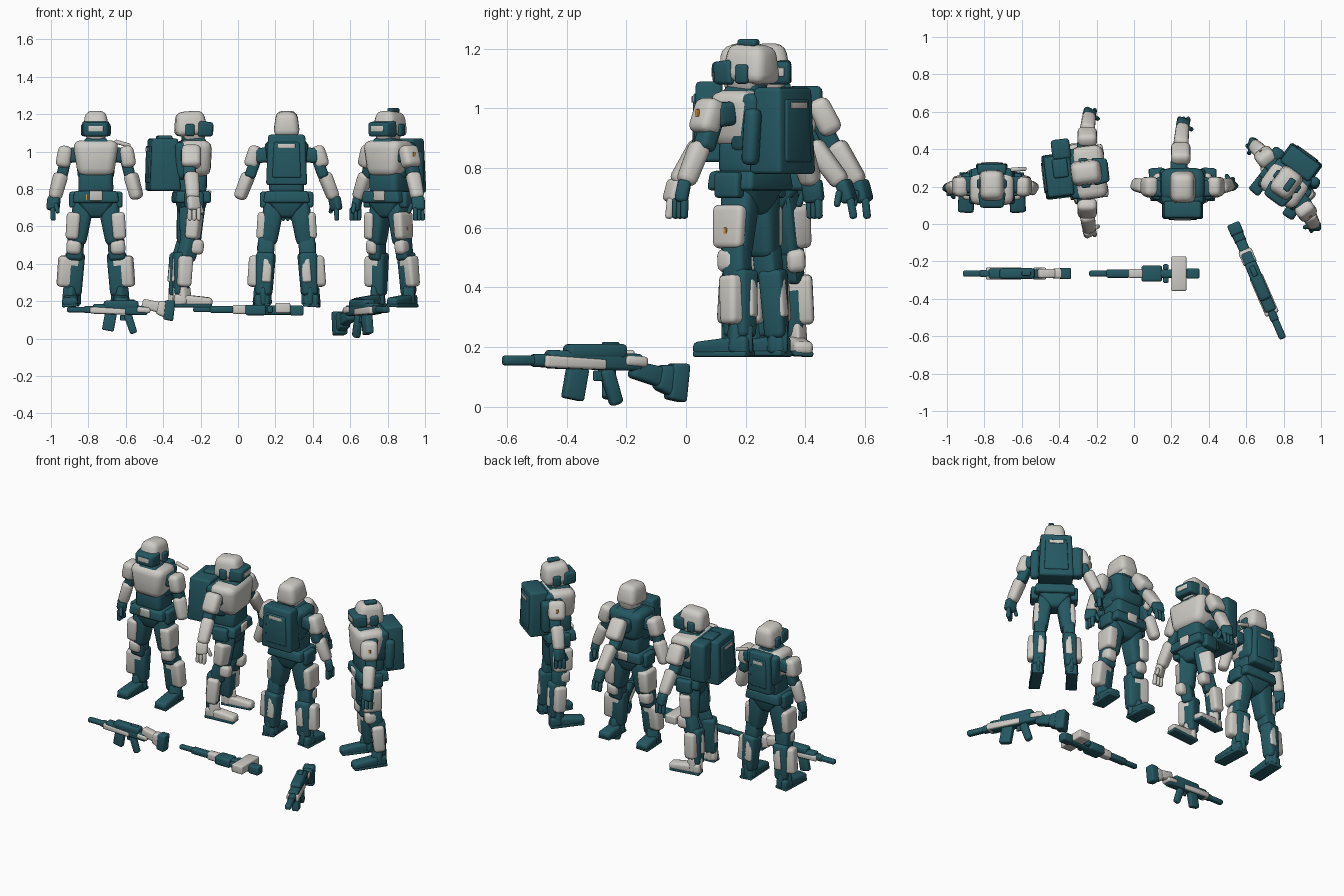
import bpy, bmesh, math
from mathutils import Matrix, Vector


def material(name, rgb):
    m = bpy.data.materials.new(name)
    m.diffuse_color = (*rgb, 1)
    return m


TEAL = material("dark_teal", (0.018, 0.098, 0.122))
WHITE = material("off_white", (0.62, 0.60, 0.56))
ORANGE = material("orange", (0.72, 0.30, 0.04))
frame = Matrix.Identity(4)   # placement of the object being built


def place(x, y, z, turn, scale=(1, 1, 1)):
    return (Matrix.Translation((x, y, z)) @ Matrix.Rotation(math.radians(turn), 4, 'Z')
            @ Matrix.Diagonal((*scale, 1)))


def part(name, mat, p, q, a, b=None, r=0.018):
    """Rounded block running from p to q, cross-section a at p and b at q."""
    p, q, b = Vector(p), Vector(q), b or a
    d = q - p
    bm = bmesh.new()
    bmesh.ops.create_cube(bm, size=1)
    for v in bm.verts:
        w = a if v.co.z < 0 else b
        v.co = Vector((v.co.x * w[0], v.co.y * w[1], v.co.z * d.length))
    r = min(r, 0.45 * min(*a, *b, d.length))
    bmesh.ops.bevel(bm, geom=bm.edges[:], offset=r, segments=3, profile=0.5, affect='EDGES')
    bmesh.ops.recalc_face_normals(bm, faces=bm.faces[:])
    rot = Vector((0, 0, 1)).rotation_difference(d).to_matrix().to_4x4()
    bm.transform(frame @ Matrix.Translation((p + q) / 2) @ rot)
    me = bpy.data.meshes.new(name)
    bm.to_mesh(me)
    bm.free()
    me.materials.append(mat)
    for f in me.polygons:
        f.use_smooth = True
    me.set_sharp_from_angle(angle=math.radians(35))
    ob = bpy.data.objects.new(name, me)
    bpy.context.collection.objects.link(ob)
    return ob


def arm(n, s, reach, hand=TEAL):
    """Arm hanging outward; reach is the sideways distance of the fingertips."""
    e = 0.15 + (reach - 0.15) * 0.38
    h = 0.15 + (reach - 0.15) * 0.8
    part(n + "_shoulder_joint", TEAL, (s * 0.09, 0.01, 0.985), (s * 0.17, 0.01, 0.975), (0.08, 0.09))
    part(n + "_upper_arm", TEAL, (s * 0.15, 0.01, 1.0), (s * e, 0.01, 0.86), (0.06, 0.07))
    part(n + "_shoulder_pad", WHITE, (s * 0.16, 0, 1.03), (s * (e - 0.005), 0, 0.915), (0.075, 0.105), (0.08, 0.105), 0.028)
    part(n + "_forearm", WHITE, (s * e, 0, 0.885), (s * h, -0.01, 0.745), (0.07, 0.08), (0.065, 0.07), 0.025)
    if hand:
        part(n + "_palm", hand, (s * h, -0.01, 0.76), (s * (h + reach) / 2, -0.015, 0.685), (0.045, 0.07), None, 0.015)
        for k in range(3):
            y = -0.04 + 0.024 * k
            part(n + "_finger", hand, (s * ((h + reach) / 2), y, 0.70), (s * (reach - 0.012), y, 0.63), (0.026, 0.022), None, 0.01)
        part(n + "_thumb", hand, (s * h * 0.97, -0.04, 0.725), (s * (h - 0.02), -0.06, 0.67), (0.022, 0.022), None, 0.01)


def leg(n, s, boot, toe, lean):
    """Leg with armour pads; lean moves the lower leg backwards."""
    k = lean
    part(n + "_thigh", TEAL, (s * 0.065, 0, 0.73), (s * 0.10, k / 2, 0.50), (0.115, 0.125), (0.09, 0.10), 0.03)
    part(n + "_thigh_pad", WHITE, (s * 0.117, -0.01, 0.675), (s * 0.128, -0.01 + k / 2, 0.53), (0.075, 0.125), (0.07, 0.115), 0.02)
    part(n + "_knee", TEAL, (s * 0.105, 0.005, 0.55), (s * 0.115, 0.015 + k, 0.42), (0.085, 0.09), None, 0.02)
    part(n + "_knee_pad", WHITE, (s * 0.115, -0.02, 0.53), (s * 0.12, -0.015, 0.45), (0.075, 0.08), None, 0.025)
    part(n + "_shin", TEAL, (s * 0.11, 0.03 + k, 0.46), (s * 0.122, 0.04 + k, 0.23), (0.09, 0.10), (0.075, 0.085), 0.02)
    part(n + "_shin_guard", WHITE, (s * 0.138, 0.02 + k, 0.44), (s * 0.15, 0.03 + k, 0.275), (0.078, 0.12), (0.07, 0.12), 0.02)
    part(n + "_calf_plate", WHITE, (s * 0.10, 0.06 + k, 0.43), (s * 0.11, 0.07 + k, 0.30), (0.035, 0.05), None, 0.012)
    part(n + "_ankle", boot, (s * 0.128, 0.035 + k, 0.28), (s * 0.13, 0.03 + k, 0.18), (0.068, 0.08), (0.075, 0.09), 0.015)
    part(n + "_boot", boot, (s * 0.13, 0.075 + k, 0.205), (s * 0.14, toe, 0.195), (0.08, 0.072), (0.085, 0.045), 0.018)
    part(n + "_sole", TEAL, (s * 0.13, 0.075 + k, 0.178), (s * 0.14, toe + 0.004, 0.178), (0.085, 0.018), None, 0.006)


def head(n, visor):
    part(n + "_neck", TEAL, (0, 0.01, 1.02), (0, 0, 1.10), (0.085, 0.09))
    part(n + "_jaw", WHITE, (0, -0.015, 1.045), (0, -0.01, 1.13), (0.085, 0.10), (0.13, 0.15), 0.025)
    part(n + "_helmet", WHITE, (0, 0, 1.085), (0, 0.01, 1.215), (0.145, 0.18), (0.11, 0.145), 0.035)
    if visor:
        part(n + "_visor", TEAL, (0, -0.03, 1.122), (0, -0.112, 1.118), (0.15, 0.085), (0.125, 0.075), 0.014)
        part(n + "_visor_plate", WHITE, (0, -0.108, 1.122), (0, -0.115, 1.122), (0.08, 0.03), None, 0.003)
        for s in (-1, 1):
            part(n + "_ear_cover", TEAL, (s * 0.055, 0.015, 1.115), (s * 0.08, 0.015, 1.115), (0.065, 0.05), None, 0.012)


def figure(n, x, y, turn, reach, pack, chest=WHITE, boot=TEAL, visor=True, hands=(TEAL, TEAL),
           wide=1.0, toe=-0.14, lean=0.0, stance=1.0, arm_turn=None, tags=False):
    global frame
    body = frame = place(x, y, 0, turn)
    head(n, visor)
    # torso, waist and belt
    part(n + "_chest", chest, (0, -0.01, 0.865), (0, -0.01, 1.06), (0.19 * wide, 0.17), (0.25 * wide, 0.18), 0.045)
    part(n + "_back", TEAL, (0, 0.04, 0.85), (0, 0.04, 1.05), (0.19 * wide, 0.12), (0.23 * wide, 0.12), 0.025)
    part(n + "_collar", TEAL, (0, -0.01, 1.03), (0, -0.005, 1.07), (0.14, 0.15), (0.11, 0.12), 0.015)
    part(n + "_waist", TEAL, (0, 0, 0.77), (0, 0, 0.90), (0.19, 0.15), (0.18, 0.155), 0.03)
    part(n + "_belt", TEAL, (0, 0, 0.725), (0, 0, 0.79), (0.25, 0.19), (0.23, 0.18), 0.015)
    part(n + "_buckle", WHITE, (0, -0.085, 0.765), (0, -0.102, 0.763), (0.07, 0.055), None, 0.006)
    part(n + "_pelvis", TEAL, (0, 0, 0.645), (0, 0, 0.74), (0.07, 0.11), (0.21, 0.16), 0.02)
    # backpack: full width, y range, z range
    w, y0, y1, z0, z1 = pack
    ym = (y0 + y1) / 2
    part(n + "_backpack", TEAL, (0, ym, z0), (0, ym, z1), (w, y1 - y0), (w * 0.9, (y1 - y0) * 0.85), 0.014)
    part(n + "_backpack_panel", TEAL, (0, y1 - 0.01, z0 + 0.04), (0, y1 - 0.015, z1 - 0.04), (w * 0.7, 0.03), (w * 0.62, 0.03), 0.008)
    part(n + "_backpack_tag", WHITE, (0, y1 + 0.001, z1 - 0.06), (0, y1 + 0.006, z1 - 0.06), (w * 0.42, 0.022), None, 0.002)
    # paired parts
    for s, side, hand in ((-1, "_right", hands[0]), (1, "_left", hands[1])):
        frame = body
        part(n + side + "_belt_pouch", TEAL, (s * 0.12, 0.0, 0.70), (s * 0.12, 0.0, 0.785), (0.045, 0.10), None, 0.012)
        frame = place(x, y, 0, turn, (stance, 1, 1))
        leg(n + side, s, boot, toe, lean)
        if tags:
            part(n + side + "_thigh_tag", ORANGE, (s * 0.156, -0.01, 0.59), (s * 0.163, -0.01, 0.59), (0.02, 0.012), None, 0.002)
        frame = place(x, y, 0, turn if arm_turn is None else arm_turn)
        arm(n + side, s, reach, hand)
        if tags:
            part(n + side + "_arm_tag", ORANGE, (s * 0.218, 0, 0.985), (s * 0.224, 0, 0.985), (0.025, 0.015), None, 0.002)
    frame = body


# four figures standing in a row, each turned differently
figure("front_figure", -0.76, 0.20, 0, 0.24, (0.17, 0.06, 0.125, 0.80, 1.06), hands=(TEAL, None))
part("front_figure_shoulder_rod", WHITE, (0.10, 0.09, 1.055), (0.185, 0.095, 1.03), (0.022, 0.022), None, 0.009)
part("front_figure_belt_tag", ORANGE, (-0.05, -0.093, 0.755), (-0.05, -0.099, 0.755), (0.008, 0.03), None, 0.002)

figure("side_figure", -0.25, 0.275, 97, 0.345, (0.24, 0.07, 0.235, 0.79, 1.07), boot=WHITE, hands=(WHITE, TEAL),
       wide=1.2, toe=-0.10, lean=0.03, stance=0.78, arm_turn=90)
part("side_figure_backpack_box", TEAL, (0.14, 0.125, 0.82), (0.14, 0.125, 1.075), (0.11, 0.10))
part("side_figure_backpack_cap", TEAL, (0.04, 0.14, 1.06), (0.04, 0.14, 1.085), (0.10, 0.08), None, 0.01)

figure("back_figure", 0.26, 0.20, 180, 0.28, (0.22, 0.07, 0.175, 0.82, 1.09), chest=TEAL, visor=False,
       hands=(TEAL, None), toe=-0.10)
# extra limb reaching out on the far side of the back figure
frame = place(0.25, 0.175, 0, 90)
arm("back_figure_far", 1, 0.40)

figure("turned_figure", 0.81, 0.215, -36, 0.295, (0.21, 0.07, 0.20, 0.78, 1.07), arm_turn=-53, stance=0.8, tags=True)
part("turned_figure_helmet_mount", TEAL, (0.02, -0.03, 1.22), (0.02, 0.045, 1.22), (0.035, 0.025), None, 0.009)
part("turned_figure_pack_roll", TEAL, (0.125, 0.09, 0.81), (0.12, 0.10, 1.0), (0.055, 0.055), None, 0.022)
part("turned_figure_pack_pouch", TEAL, (-0.13, 0.10, 0.82), (-0.13, 0.10, 1.02), (0.07, 0.07), None, 0.02)


def rifle(n, x, y, turn, scale, stock, rise):
    """Rifle along local x, muzzle towards -x, origin at mid length; rise lifts the stock."""
    global frame
    frame = place(x, y, 0.155, turn, (scale,) * 3)
    part(n + "_muzzle", TEAL, (-0.29, 0, 0), (-0.18, 0, 0), (0.03, 0.034), None, 0.01)
    part(n + "_barrel", TEAL, (-0.20, 0, 0), (-0.08, 0, 0), (0.038, 0.04), None, 0.012)
    part(n + "_receiver", TEAL, (-0.15, 0, 0.004), (0.15, 0, -0.006), (0.055, 0.055), (0.05, 0.055), 0.012)
    part(n + "_top_cover", TEAL, (-0.09, 0, 0.026), (0.10, 0, 0.026), (0.045, 0.058), None, 0.014)
    part(n + "_sight", TEAL, (0.03, 0, 0.045), (0.08, 0, 0.045), (0.02, 0.025), None, 0.006)
    part(n + "_handguard", WHITE, (-0.165, 0, -0.002), (0.03, 0, -0.012), (0.036, 0.066), (0.03, 0.066), 0.008)
    part(n + "_rear_cover", WHITE, (0.09, 0, 0.0), (0.165, 0, -0.005), (0.032, 0.066), None, 0.012)
    part(n + "_magazine", TEAL, (-0.05, 0, -0.02), (-0.068, 0, -0.115), (0.065, 0.035), None, 0.008)
    part(n + "_trigger_guard", TEAL, (0.0, 0, -0.045), (0.035, 0, -0.045), (0.03, 0.012), None, 0.004)
    part(n + "_grip", TEAL, (0.04, 0, -0.025), (0.075, 0, -0.13), (0.045, 0.035), (0.04, 0.035), 0.012)
    part(n + "_stock_neck", stock, (0.12, 0, -0.025 + rise), (0.22, 0, -0.05 + rise), (0.05, 0.05), (0.06, 0.05), 0.012)
    part(n + "_stock", stock, (0.20, 0, -0.048 + rise), (0.27, 0, -0.063 + rise), (0.07, 0.055), (0.10, 0.055), 0.014)
    part(n + "_butt_plate", TEAL, (0.24, 0, -0.061 + rise), (0.295, 0, -0.067 + rise), (0.105, 0.062), (0.115, 0.062), 0.01)


rifle("front_rifle", -0.63, -0.265, 0, 0.98, WHITE, 0.06)
rifle("angled_rifle", 0.665, -0.31, 113.5, 1.14, TEAL, 0)

# slim weapon lying flat, with a wide white box
frame = place(0, -0.265, 0.155, 0)
part("flat_weapon_muzzle", TEAL, (-0.24, 0, 0), (-0.14, 0, 0), (0.028, 0.032), None, 0.01)
part("flat_weapon_barrel", TEAL, (-0.15, 0, 0), (-0.02, 0, 0), (0.038, 0.045), None, 0.012)
part("flat_weapon_handguard", WHITE, (-0.03, 0, 0), (0.05, 0, 0), (0.05, 0.05), None, 0.012)
part("flat_weapon_receiver", TEAL, (0.04, 0, -0.003), (0.15, 0, -0.003), (0.055, 0.085), None, 0.012)
part("flat_weapon_core", TEAL, (0.13, 0, -0.003), (0.35, 0, -0.003), (0.05, 0.045), None, 0.012)
part("flat_weapon_box", WHITE, (0.24, 0, -0.018), (0.24, 0, 0.035), (0.08, 0.185), None, 0.008)
for s in (-1, 1):
    part("flat_weapon_knob", TEAL, (0.17, s * 0.02, 0), (0.17, s * 0.05, 0), (0.03, 0.035), None, 0.008)
part("flat_weapon_end", TEAL, (0.28, 0, -0.005), (0.35, 0, -0.005), (0.055, 0.055), None, 0.01)
